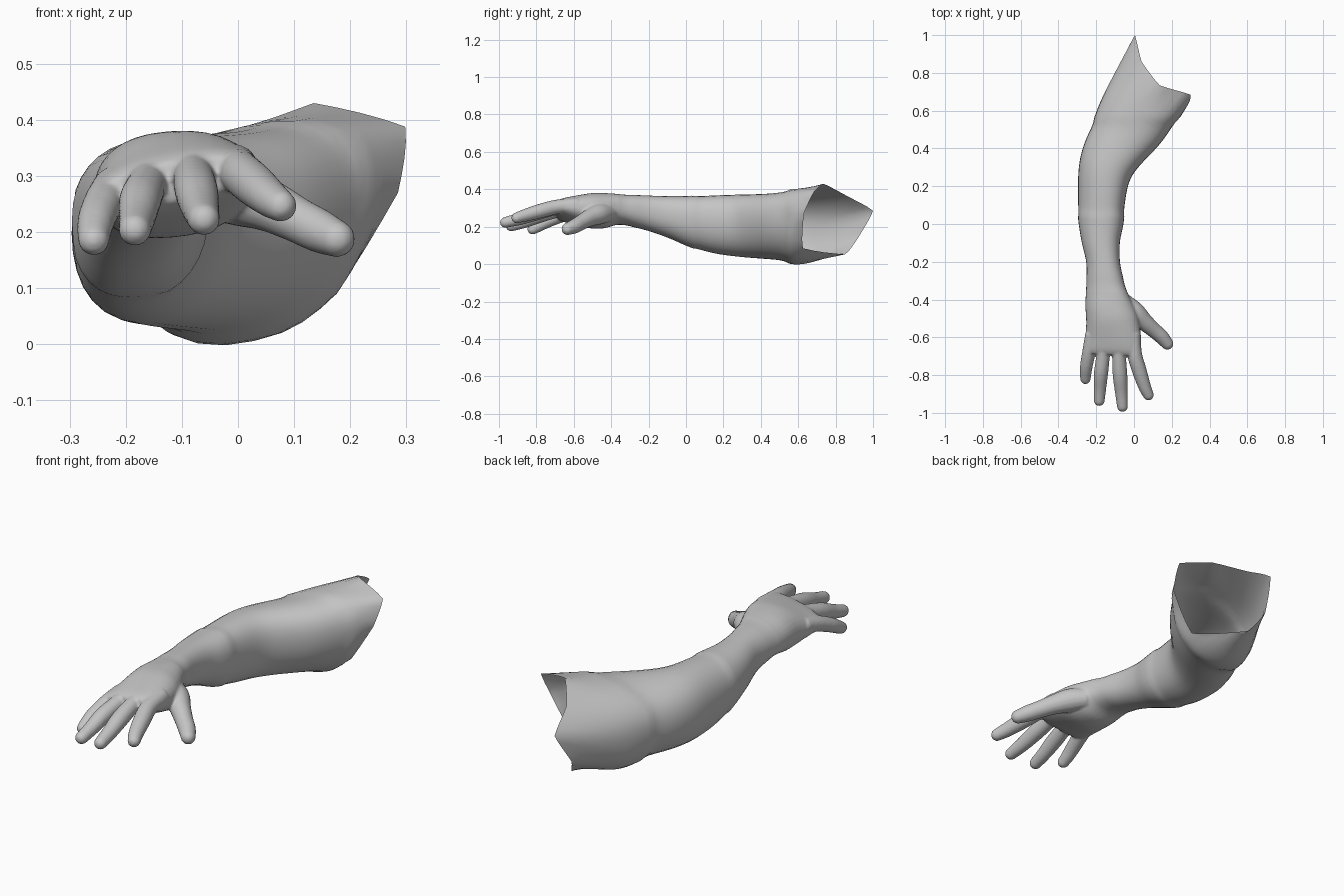
import bpy, bmesh, math
from mathutils import Vector

if "Cube" in bpy.data.objects:
    bpy.data.objects.remove(bpy.data.objects["Cube"])

N = 32


def spline(pts, steps, closed=False):
    """Catmull-Rom through a list of vectors."""
    n, out = len(pts), []
    for i in range(n if closed else n - 1):
        if closed:
            p = [pts[(i + k) % n] for k in (-1, 0, 1, 2)]
        else:
            p = [pts[min(max(i + k, 0), n - 1)] for k in (-1, 0, 1, 2)]
        for s in range(steps):
            t = s / steps
            out.append(0.5 * (2 * p[1] + (p[2] - p[0]) * t
                              + (2 * p[0] - 5 * p[1] + 4 * p[2] - p[3]) * t * t
                              + (3 * p[1] - p[0] - 3 * p[2] + p[3]) * t ** 3))
    if not closed:
        out.append(pts[-1].copy())
    return out


def power(v, e):
    return math.copysign(abs(v) ** e, v)


def section(left, right, zb, zt, e=0.87):
    """Limb cross-section from its left and right points, bottom and top."""
    l, r = Vector(left), Vector(right)
    c, u = (l + r) / 2, (r - l) / 2
    ring = []
    for i in range(N):
        a = 2 * math.pi * i / N
        s = power(math.sin(a), e)
        p = c + u * power(math.cos(a), e)
        p.z += s * ((zt - c.z) if s > 0 else (c.z - zb))
        ring.append(p)
    return ring


def loft(bm, rings, steps=1, caps=True):
    """Skin rings of equal length, smoothed along the limb."""
    cols = [spline(list(col), steps) for col in zip(*rings)]
    vs = [[bm.verts.new(p) for p in ring] for ring in zip(*cols)]
    n = len(vs[0])
    for a, b in zip(vs, vs[1:]):
        for i in range(n):
            j = (i + 1) % n
            bm.faces.new((a[i], a[j], b[j], b[i]))
    if caps:
        bm.faces.new(vs[0][::-1])
        bm.faces.new(vs[-1])


def digit(bm, pts):
    """Rounded finger along points of (x, y, z, radius)."""
    path = spline([Vector(p) for p in pts], 6)
    d = (path[-1] - path[-2]).to_3d().normalized()
    tip = path[-1]
    for k in range(1, 6):
        a = k / 5 * math.pi / 2 * 0.96
        path.append(Vector((*(tip.to_3d() + d * tip[3] * math.sin(a)), tip[3] * math.cos(a))))
    rings = []
    for i, p in enumerate(path):
        t = (path[min(i + 1, len(path) - 1)] - path[max(i - 1, 0)]).to_3d().normalized()
        side = t.cross(Vector((0, 0, 1))).normalized()
        up = side.cross(t)
        rings.append([p.to_3d() + p[3] * (side * math.cos(a) + up * math.sin(a))
                      for a in (2 * math.pi * k / 16 for k in range(16))])
    loft(bm, rings)


# Hand: palm, four fingers and thumb, fused into one skin
bm = bmesh.new()
loft(bm, [section(*r) for r in (
    ((-.25, -.26, .27), (-.065, -.26, .29), .20, .366),
    ((-.255, -.36, .27), (-.035, -.36, .30), .213, .373),
    ((-.257, -.44, .27), (.0, -.43, .29), .193, .379),
    ((-.253, -.52, .265), (.026, -.50, .29), .193, .378),
    ((-.257, -.60, .258), (.037, -.60, .302), .217, .360),
    ((-.262, -.66, .255), (.038, -.67, .308), .238, .342),
    ((-.252, -.685, .26), (.030, -.70, .308), .256, .326))], 4)
fingers = {
    "pinky": ((-.222, -.58, .282, .036), (-.237, -.67, .257, .036), (-.251, -.745, .226, .034),
              (-.256, -.79, .202, .031), (-.257, -.82, .186, .028)),
    "ring": ((-.155, -.58, .308, .037), (-.163, -.69, .284, .036), (-.174, -.785, .257, .038),
             (-.180, -.87, .224, .033), (-.184, -.935, .204, .029)),
    "middle": ((-.08, -.58, .318, .038), (-.079, -.70, .298, .037), (-.074, -.80, .272, .039),
               (-.067, -.89, .242, .034), (-.061, -.966, .223, .029)),
    "index": ((-.005, -.58, .318, .039), (.004, -.69, .306, .039), (.028, -.775, .285, .039),
              (.056, -.86, .261, .034), (.076, -.905, .247, .029)),
    "thumb": ((-.06, -.41, .275, .048), (.0, -.465, .267, .056), (.055, -.518, .247, .047),
              (.105, -.562, .222, .041), (.145, -.597, .202, .039), (.176, -.633, .188, .033)),
}
for pts in fingers.values():
    digit(bm, pts)
me = bpy.data.meshes.new("hand_base")
bm.to_mesh(me)
bm.free()
hand = bpy.data.objects.new("hand_base", me)
bpy.context.collection.objects.link(hand)
rm = hand.modifiers.new("fuse", 'REMESH')
rm.mode, rm.voxel_size = 'VOXEL', 0.006
sm = hand.modifiers.new("soften", 'SMOOTH')
sm.factor, sm.iterations = 0.5, 6
bpy.context.view_layer.update()
fused = bpy.data.meshes.new_from_object(hand.evaluated_get(bpy.context.evaluated_depsgraph_get()))
bpy.data.objects.remove(hand)

# Open the hand at the wrist
bm = bmesh.new()
bm.from_mesh(fused)
bmesh.ops.bisect_plane(bm, geom=bm.verts[:] + bm.edges[:] + bm.faces[:], dist=1e-5,
                       plane_co=(0, -.36, 0), plane_no=(0, 1, 0), clear_outer=True)

# Forearm, elbow and upper arm, ending in an uneven open rim
arm = [section(*r) for r in (
    ((-.254, -.335, .27), (-.045, -.335, .295), .212, .371),
    ((-.252, -.21, .26), (-.073, -.21, .28), .181, .366),
    ((-.278, -.09, .24), (-.075, -.10, .265), .141, .362),
    ((-.296, .03, .22), (-.056, .00, .25), .093, .363),
    ((-.302, .16, .20), (-.042, .12, .24), .053, .371),
    ((-.298, .31, .20), (-.014, .24, .24), .033, .376),
    ((-.270, .43, .20), (.062, .335, .25), .024, .377),
    ((-.220, .54, .20), (.145, .42, .26), .017, .381),
    ((-.158, .69, .19), (.222, .53, .27), .007, .394))]
rim = [Vector(p) for p in (
    (.285, .63, .27), (.298, .685, .388), (.135, .735, .43), (.04, .86, .365),
    (.005, 1.0, .285), (-.03, .92, .14), (.02, .85, .052), (.17, .625, .085))]
# Straight runs between the rim corners, softened slightly
soft = spline(rim, N // 8, closed=True)
straight = [rim[i // 4].lerp(rim[(i // 4 + 1) % 8], i % 4 / 4) for i in range(N)]
arm.append([a.lerp(b, 0.7) for a, b in zip(soft, straight)])
loft(bm, arm, 6, caps=False)

# Stitch the wrist, then relax the stitch and the inside of the elbow
wrist = [e for e in bm.edges if e.is_boundary and all(v.co.y < -.3 for v in e.verts)]
bmesh.ops.bridge_loops(bm, edges=wrist)
for lo, hi, turns in ((-.38, -.30, 3), (.05, .55, 10)):
    zone = [v for v in bm.verts if lo < v.co.y < hi and not v.is_boundary]
    for _ in range(turns):
        bmesh.ops.smooth_vert(bm, verts=zone, factor=0.5, use_axis_x=True,
                              use_axis_y=True, use_axis_z=True)
bmesh.ops.recalc_face_normals(bm, faces=bm.faces[:])
me = bpy.data.meshes.new("arm_and_hand")
bm.to_mesh(me)
bm.free()
ob = bpy.data.objects.new("arm_and_hand", me)
bpy.context.collection.objects.link(ob)

mat = bpy.data.materials.new("plain_grey")
mat.diffuse_color = (0.56, 0.56, 0.56, 1)
mat.use_nodes = True
mat.node_tree.nodes["Principled BSDF"].inputs["Base Color"].default_value = mat.diffuse_color
me.materials.clear()
me.materials.append(mat)
bpy.context.view_layer.objects.active = ob
ob.select_set(True)
bpy.ops.object.shade_smooth_by_angle(angle=math.radians(60))
